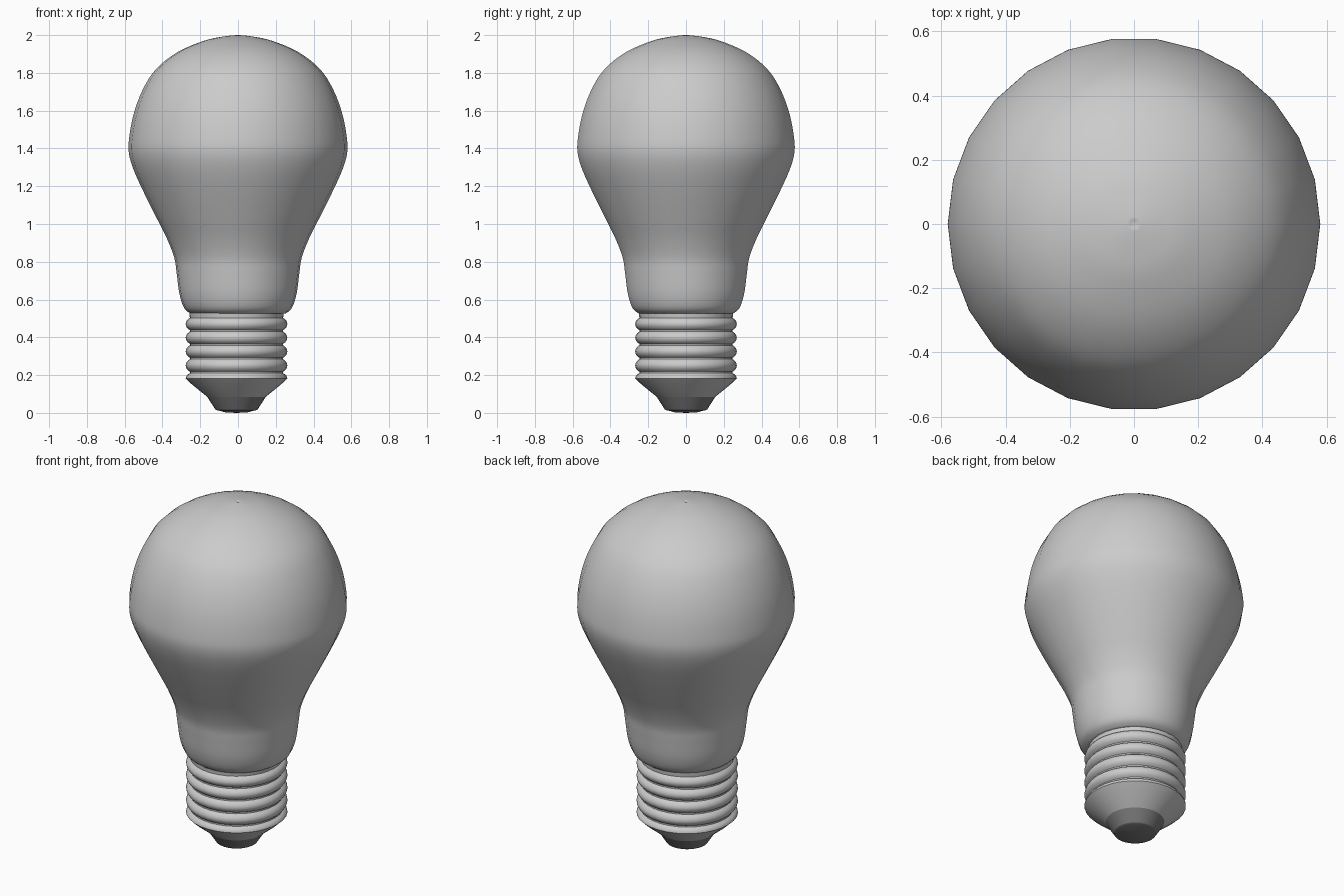
import bpy, math

if "Cube" in bpy.data.objects:
    bpy.data.objects.remove(bpy.data.objects["Cube"])


def lathe(name, profile, sides, x=0.0, angle=40, color=None):
    """Revolve (radius, z) points around z; zero radius becomes a pole."""
    verts, faces, rings = [], [], []
    for r, z in profile:
        start = len(verts)
        if r < 1e-6:
            verts.append((x, 0, z))
            rings.append([start] * sides)
        else:
            for i in range(sides):
                a = 2 * math.pi * i / sides
                verts.append((x + r * math.cos(a), r * math.sin(a), z))
            rings.append(list(range(start, start + sides)))
    for lo, hi in zip(rings, rings[1:]):
        for i in range(sides):
            j = (i + 1) % sides
            quad = list(dict.fromkeys((lo[i], lo[j], hi[j], hi[i])))
            if len(quad) > 2:
                faces.append(quad)
    mesh = bpy.data.meshes.new(name)
    mesh.from_pydata(verts, [], faces)
    mesh.update()
    obj = bpy.data.objects.new(name, mesh)
    bpy.context.collection.objects.link(obj)
    bpy.ops.object.select_all(action='DESELECT')
    obj.select_set(True)
    bpy.context.view_layer.objects.active = obj
    bpy.ops.object.shade_smooth_by_angle(angle=math.radians(angle))
    if color:
        mat = bpy.data.materials.new(name)
        mat.diffuse_color = color
        mat.use_nodes = True
        mat.node_tree.nodes["Principled BSDF"].inputs["Base Color"].default_value = mat.diffuse_color
        mesh.materials.append(mat)
    return obj


def smooth(points, steps=4):
    """Catmull-Rom curve through the profile points."""
    p = [points[0]] + points + [points[-1]]
    out = []
    for a, b, c, d in zip(p, p[1:], p[2:], p[3:]):
        for s in range(steps):
            t = s / steps
            out.append(tuple(0.5 * (2 * b[k] + (c[k] - a[k]) * t
                       + (2 * a[k] - 5 * b[k] + 4 * c[k] - d[k]) * t * t
                       + (3 * b[k] - a[k] - 3 * c[k] + d[k]) * t ** 3) for k in (0, 1)))
    return out + [points[-1]]


# Glass bulb
glass = [(0.25, 0.525), (0.285, 0.555), (0.31, 0.63), (0.325, 0.74), (0.337, 0.82),
         (0.375, 0.92), (0.43, 1.03), (0.495, 1.16), (0.55, 1.28), (0.577, 1.37),
         (0.577, 1.45), (0.553, 1.58), (0.505, 1.71), (0.434, 1.82), (0.32, 1.91),
         (0.18, 1.97), (0.08, 1.992), (0.012, 2.0)]
lathe("glass_bulb", [(0, 0.525)] + smooth(glass) + [(0, 1.992)], 26, angle=50)

# Screw cap: tapered bottom, then rounded thread rings separated by grooves
OFFSET = -0.008
cap = [(0.155, 0.085), (0.235, 0.15)]
edges = [0.15, 0.214, 0.288, 0.362, 0.434, 0.507]
for n, (z0, z1) in enumerate(zip(edges, edges[1:])):
    for s in range(9):
        t = s / 8
        if n == 0 and t < 0.4:
            continue
        r = 0.247 + 0.022 * math.sin(math.pi * t) ** 0.7 if 0 < t < 1 else 0.247
        cap.append((r, z0 + 0.004 + (z1 - z0 - 0.008) * t))
cap += [(0.25, 0.53), (0, 0.53)]
lathe("screw_cap", cap, 32, OFFSET)

# Dark insulator with the contact at the bottom
lathe("insulator", [(0, 0.012), (0.1, 0.012), (0.112, 0.018), (0.155, 0.085), (0, 0.09)],
      32, OFFSET, 30, (0.2, 0.2, 0.2, 1))
lathe("contact", [(0, 0), (0.06, 0.003), (0.1, 0.014), (0, 0.02)],
      32, OFFSET, 30, (0.2, 0.2, 0.2, 1))
